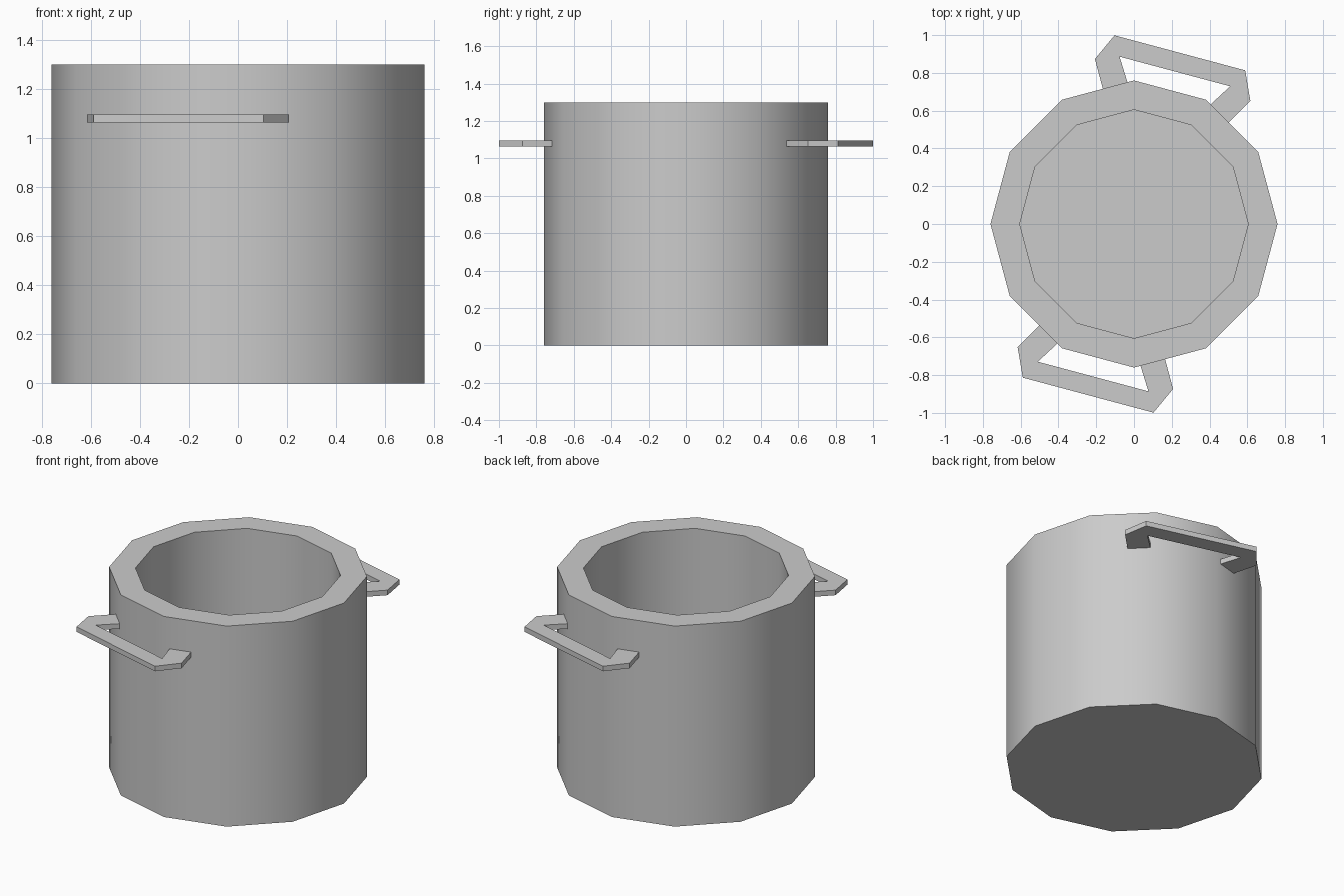
import bpy, bmesh, math
from mathutils import Matrix

if "Cube" in bpy.data.objects:
    bpy.data.objects.remove(bpy.data.objects["Cube"])

SIDES, R_OUT, R_IN, HEIGHT, FLOOR = 12, 0.76, 0.605, 1.30, 0.12


def finish(bm, name):
    bmesh.ops.recalc_face_normals(bm, faces=bm.faces)
    me = bpy.data.meshes.new(name)
    bm.to_mesh(me)
    bm.free()
    ob = bpy.data.objects.new(name, me)
    bpy.context.collection.objects.link(ob)
    return ob


# Pot body: twelve-sided profile with thick wall and hollow inside
bm = bmesh.new()
rings = []
for r, z in [(R_OUT, 0), (R_OUT, HEIGHT), (R_IN, HEIGHT), (R_IN, FLOOR)]:
    rings.append([bm.verts.new((r * math.cos(2 * math.pi * i / SIDES),
                                r * math.sin(2 * math.pi * i / SIDES), z))
                  for i in range(SIDES)])
for a, b in zip(rings, rings[1:]):
    for i in range(SIDES):
        j = (i + 1) % SIDES
        bm.faces.new((a[i], a[j], b[j], b[i]))
bm.faces.new(rings[0])
bm.faces.new(rings[-1])
pot = finish(bm, "pot_body")
bpy.context.view_layer.objects.active = pot
pot.select_set(True)
bpy.ops.object.shade_smooth_by_angle(angle=math.radians(40))
pot.select_set(False)

# Handles: flat angular brackets, half outline mirrored across the handle axis
OUTER = [(0.325, 0.615), (0.426, 0.79), (0.358, 0.938)]
INNER = [(0.19, 0.655), (0.303, 0.836)]
INNER.append((0.0, 0.836))
OUTER.append((0.0, 0.938))
INNER.insert(1, (0.229, 0.718))
Z0, Z1 = 1.063, 1.096


def handle(name, angle):
    bm = bmesh.new()
    half_out, half_in = OUTER[:-1], INNER[:-1]
    outline = (half_out + [(-x, y) for x, y in reversed(half_out)]
               + [(-x, y) for x, y in half_in] + list(reversed(half_in)))
    face = bm.faces.new([bm.verts.new((x, y, Z0)) for x, y in outline])
    ext = bmesh.ops.extrude_face_region(bm, geom=[face], use_keep_orig=True)
    top = [g for g in ext["geom"] if isinstance(g, bmesh.types.BMVert)]
    bmesh.ops.translate(bm, verts=top, vec=(0, 0, Z1 - Z0))
    bm.transform(Matrix.Rotation(math.radians(angle), 4, 'Z'))
    return finish(bm, name)


handle("back_handle", -15)
handle("front_handle", 165)
